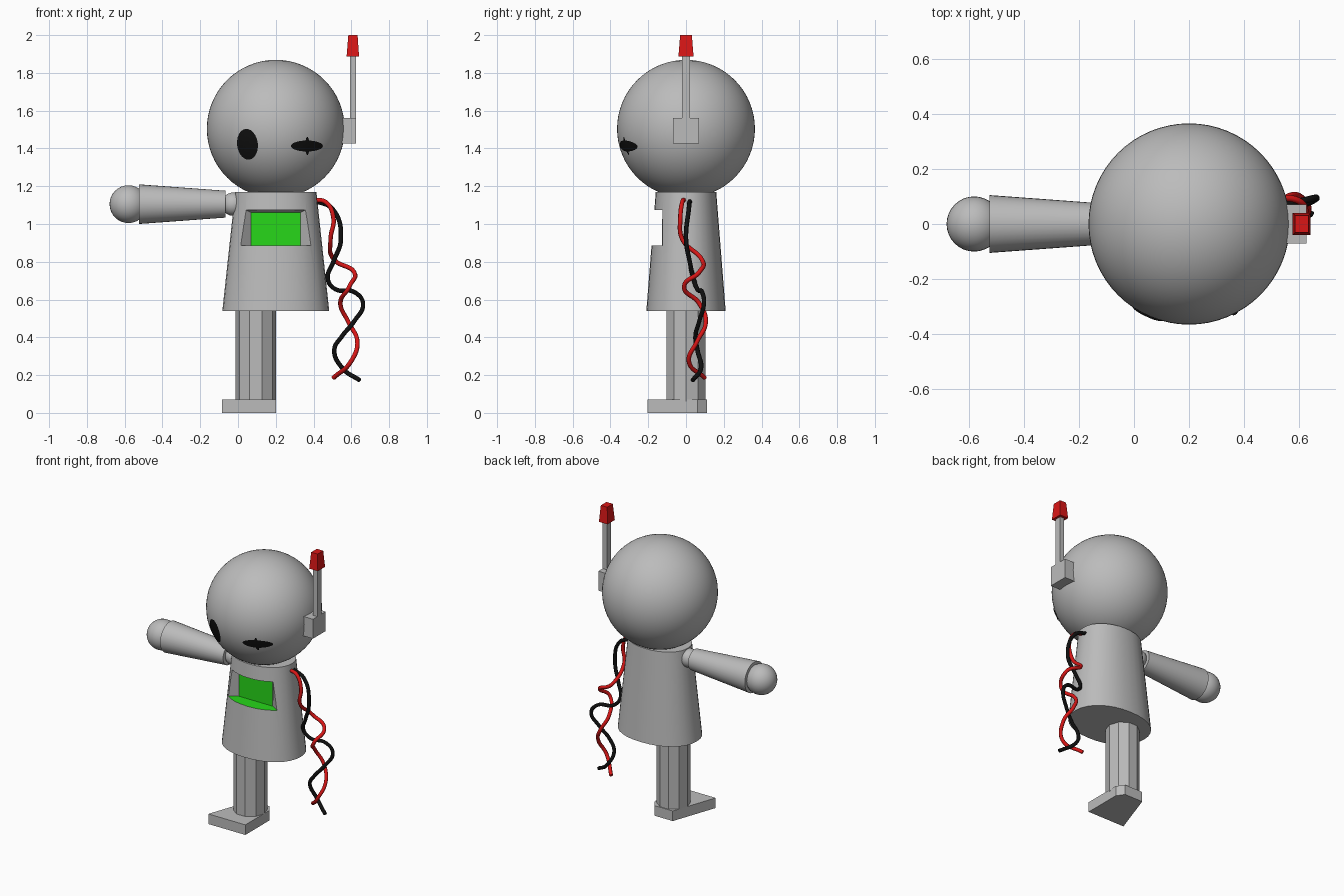
import bpy, bmesh, math
from mathutils import Vector, Matrix

if "Cube" in bpy.data.objects:
    bpy.data.objects.remove(bpy.data.objects["Cube"])


def material(name, rgb):
    m = bpy.data.materials.new(name)
    m.diffuse_color = (*rgb, 1)
    m.use_nodes = True
    m.node_tree.nodes["Principled BSDF"].inputs["Base Color"].default_value = m.diffuse_color
    return m


GREY = material("grey metal", (0.5, 0.5, 0.5))
RED = material("red", (0.7, 0.008, 0.008))
GREEN = material("screen green", (0.02, 0.68, 0.01))
BLACK = material("black", (0.005, 0.005, 0.005))


def finish(bm, name, mat, smooth=False):
    bmesh.ops.recalc_face_normals(bm, faces=bm.faces)
    me = bpy.data.meshes.new(name)
    bm.to_mesh(me)
    bm.free()
    ob = bpy.data.objects.new(name, me)
    bpy.context.collection.objects.link(ob)
    me.materials.append(mat)
    if smooth:
        smooth_by_angle(ob)
    return ob


def smooth_by_angle(ob):
    bpy.ops.object.select_all(action='DESELECT')
    ob.select_set(True)
    bpy.context.view_layer.objects.active = ob
    bpy.ops.object.shade_smooth_by_angle(angle=math.radians(35))


def loft(name, rings, mat, smooth=False):
    """Closed solid through rings of equal point count."""
    bm = bmesh.new()
    vs = [[bm.verts.new(p) for p in r] for r in rings]
    n = len(vs[0])
    for a, b in zip(vs, vs[1:]):
        for i in range(n):
            j = (i + 1) % n
            bm.faces.new((a[i], a[j], b[j], b[i]))
    bm.faces.new(vs[0])
    bm.faces.new(vs[-1])
    return finish(bm, name, mat, smooth)


def rect(x0, x1, y0, y1, z):
    return [(x0, y0, z), (x1, y0, z), (x1, y1, z), (x0, y1, z)]


def ball(name, centre, r, segs, mat):
    bm = bmesh.new()
    bmesh.ops.create_uvsphere(bm, u_segments=segs, v_segments=segs // 2, radius=r,
                              matrix=Matrix.Translation(centre))
    return finish(bm, name, mat, True)


# head
HEAD, R = Vector((0.2, 0, 1.504)), 0.365
ball("head", HEAD, R, 64, GREY)


# eyes: thin plates that follow the head surface
def eye(name, x, z, rx, rz, tilt=0.0, lift=0.005):
    bm = bmesh.new()
    c, s = math.cos(tilt), math.sin(tilt)
    rings = []
    for k in (0.25, 0.5, 0.75, 1.0):
        ring = []
        for i in range(24):
            a = math.tau * i / 24
            u, v = k * rx * math.cos(a), k * rz * math.sin(a)
            dx, dz = x + c * u - s * v - HEAD.x, z + s * u + c * v - HEAD.z
            y = -math.sqrt((R + lift) ** 2 - dx * dx - dz * dz)
            ring.append(bm.verts.new((HEAD.x + dx, y, HEAD.z + dz)))
        rings.append(ring)
    bm.faces.new(rings[0])
    for a, b in zip(rings, rings[1:]):
        for i in range(24):
            j = (i + 1) % 24
            bm.faces.new((a[i], a[j], b[j], b[i]))
    bmesh.ops.recalc_face_normals(bm, faces=bm.faces)
    if sum((f.normal.y for f in bm.faces)) > 0:
        bmesh.ops.reverse_faces(bm, faces=bm.faces)
    me = bpy.data.meshes.new(name)
    bm.to_mesh(me)
    bm.free()
    ob = bpy.data.objects.new(name, me)
    bpy.context.collection.objects.link(ob)
    me.materials.append(BLACK)


eye("open_eye", 0.05, 1.422, 0.055, 0.082, 0.12)
eye("winking_eye", 0.365, 1.413, 0.085, 0.029)
eye("winking_eye_spark", 0.367, 1.413, 0.011, 0.048, lift=0.007)


# body: tapered rounded shell with a recessed screen
def oval(rx, ry, z, n=32, e=2.15):
    out = []
    for i in range(n):
        a = math.tau * i / n
        c, s = math.cos(a), math.sin(a)
        out.append((0.2 + rx * math.copysign(abs(c) ** (2 / e), c),
                    ry * math.copysign(abs(s) ** (2 / e), s), z))
    return out


body = loft("body", [oval(0.283, 0.21, 0.54), oval(0.215, 0.16, 1.17)], GREY)


def screen_ring(y, b0, b1, t0, t1, top):
    return [(b0, y, 0.885), (b1, y, 0.885), (t1, y, top), (t0, y, top)]


cutter = loft("screen_cutter", [screen_ring(-0.09, 0.07, 0.33, 0.07, 0.33, 1.06),
                                screen_ring(-0.127, 0.013, 0.39, 0.042, 0.36, 1.075),
                                screen_ring(-0.3, 0.013, 0.39, 0.042, 0.36, 1.075)], GREY)
cutter.hide_render = True
cut = body.modifiers.new("screen", 'BOOLEAN')
cut.operation, cut.solver, cut.object = 'DIFFERENCE', 'EXACT', cutter
bpy.context.view_layer.objects.active = body
bpy.ops.object.modifier_apply(modifier=cut.name)
bpy.data.objects.remove(cutter, do_unlink=True)
body.data.materials.clear()
body.data.materials.append(GREY)
body.data.materials.append(GREEN)
for p in body.data.polygons:
    back = p.normal.y < -0.99 and abs(p.center.y + 0.09) < 0.005
    floor = p.normal.z > 0.9 and p.center.z < 0.95
    p.material_index = 1 if back or floor else 0
smooth_by_angle(body)


# arm, lying along x
def disc_x(x, r, z=1.105, n=32):
    return [(x, r * math.cos(math.tau * i / n), z + r * math.sin(math.tau * i / n))
            for i in range(n)]


loft("arm", [disc_x(-0.525, 0.105), disc_x(-0.065, 0.071)], GREY, True)
ball("hand", (-0.58, 0, 1.105), 0.1, 32, GREY)
ball("shoulder", (-0.025, 0, 1.105), 0.062, 24, GREY)


# leg and foot
def decagon(z):
    return [(0.095 + 0.107 * math.cos(math.tau * i / 10),
             0.109 * math.sin(math.tau * i / 10), z) for i in range(10)]


loft("leg", [decagon(0.06), decagon(0.56)], GREY)
sole = [(-0.085, -0.205), (0.2, -0.205), (0.2, 0.06), (0.165, 0.11), (0.025, 0.11)]
loft("foot", [[(x, y, z) for x, y in sole] for z in (0, 0.07)], GREY)

# antenna
loft("antenna_bracket", [rect(0.5, 0.625, -0.07, 0.07, z) for z in (1.425, 1.56)], GREY)
loft("antenna_rod", [rect(0.592, 0.625, -0.022, 0.022, z) for z in (1.55, 1.9)], GREY)
loft("antenna_tip", [rect(0.575, 0.641, -0.04, 0.04, 1.887),
                     rect(0.584, 0.633, -0.031, 0.031, 2.0)], RED)


# loose wires where the other arm was
def wire(name, points, mat):
    cu = bpy.data.curves.new(name, 'CURVE')
    cu.dimensions = '3D'
    cu.bevel_depth, cu.bevel_resolution, cu.use_fill_caps = 0.012, 2, True
    cu.resolution_u = 8
    sp = cu.splines.new('BEZIER')
    sp.bezier_points.add(len(points) - 1)
    for bp, p in zip(sp.bezier_points, points):
        bp.co = p
        bp.handle_left_type = bp.handle_right_type = 'AUTO'
    cu.materials.append(mat)
    bpy.context.collection.objects.link(bpy.data.objects.new(name, cu))


wire("red_wire", [(0.40, -0.01, 1.128), (0.465, -0.02, 1.115), (0.505, -0.03, 1.035),
                  (0.49, -0.02, 0.92), (0.51, 0.085, 0.81), (0.615, 0.07, 0.745),
                  (0.59, -0.01, 0.67), (0.542, 0.07, 0.58), (0.585, 0.105, 0.48),
                  (0.632, 0.06, 0.38), (0.60, 0.015, 0.275), (0.505, 0.1, 0.185)], RED)
wire("black_wire", [(0.40, 0.02, 1.125), (0.50, 0.015, 1.08), (0.545, 0.0, 0.92),
                    (0.505, 0.02, 0.80), (0.475, 0.04, 0.71), (0.515, 0.06, 0.655),
                    (0.615, 0.085, 0.64), (0.662, 0.095, 0.58), (0.615, 0.07, 0.485),
                    (0.55, 0.05, 0.405), (0.51, 0.06, 0.335), (0.55, 0.08, 0.24),
                    (0.645, 0.035, 0.172)], BLACK)
